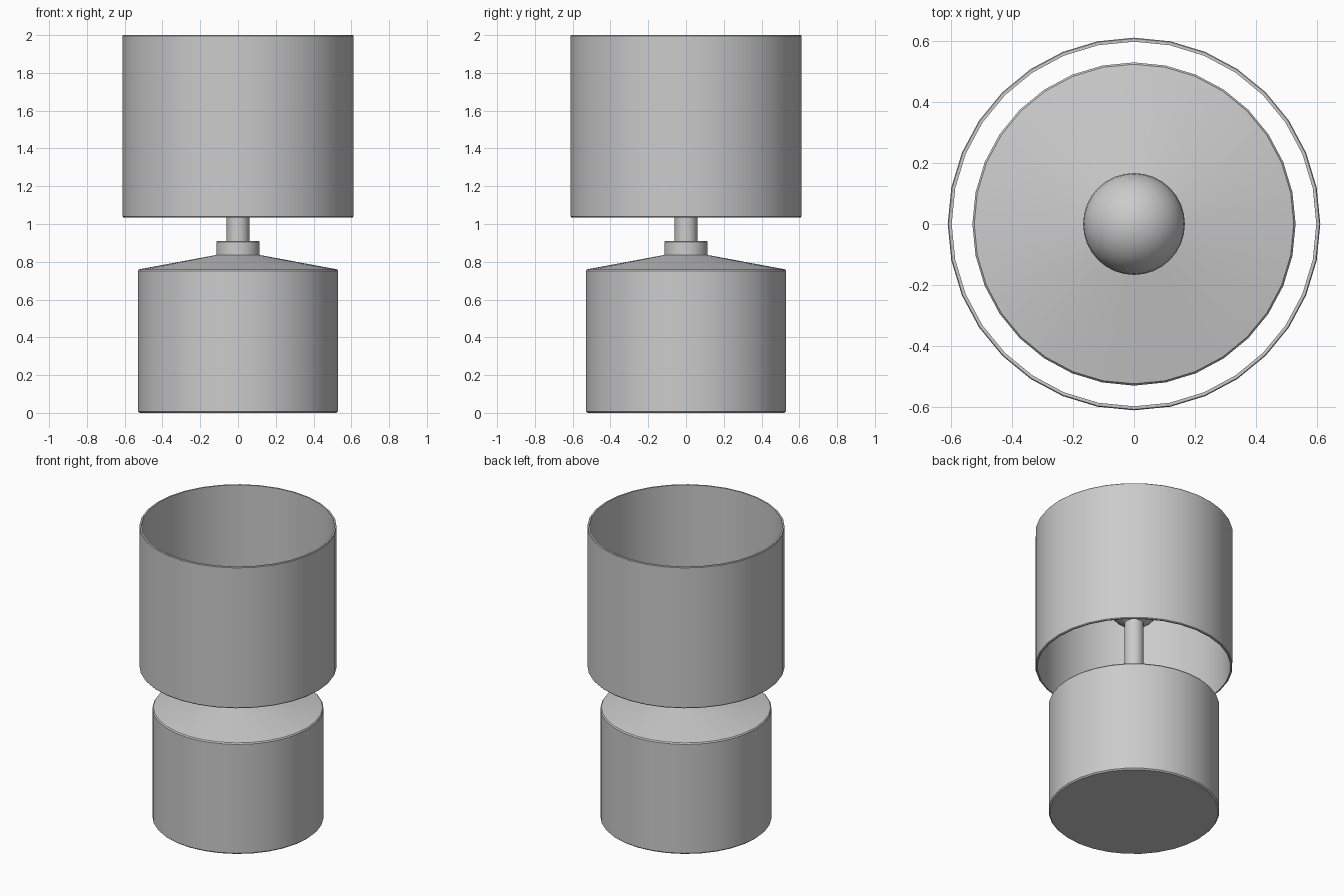
import bpy, math

if "Cube" in bpy.data.objects:
    bpy.data.objects.remove(bpy.data.objects["Cube"])

SIDES = 32


def lathe(name, profile, sides=SIDES, closed=False):
    """Spin (radius, z) points round z; open profiles get flat caps."""
    n = len(profile)
    verts = [(r * math.cos(2 * math.pi * s / sides), r * math.sin(2 * math.pi * s / sides), z)
             for r, z in profile for s in range(sides)]
    faces = []
    for i in range(n if closed else n - 1):
        a, b = i * sides, ((i + 1) % n) * sides
        for s in range(sides):
            t = (s + 1) % sides
            faces.append((a + s, a + t, b + t, b + s))
    if not closed:
        faces.append(tuple(reversed(range(sides))))
        faces.append(tuple((n - 1) * sides + s for s in range(sides)))
    mesh = bpy.data.meshes.new(name)
    mesh.from_pydata(verts, [], faces)
    ob = bpy.data.objects.new(name, mesh)
    bpy.context.collection.objects.link(ob)
    smooth(ob)
    return ob


def smooth(ob):
    bpy.ops.object.select_all(action='DESELECT')
    ob.select_set(True)
    bpy.context.view_layer.objects.active = ob
    bpy.ops.object.shade_smooth_by_angle(angle=math.radians(30))


# Drum base with sloped shoulder and neck collar
lathe("lamp_base", [(0.522, 0), (0.53, 0.008), (0.53, 0.752), (0.524, 0.76),
                    (0.115, 0.836), (0.115, 0.905), (0.11, 0.91)])

# Stem carrying the bulb
lathe("stem", [(0.06, 0.89), (0.06, 1.36)])

# Round bulb
bpy.ops.mesh.primitive_uv_sphere_add(segments=32, ring_count=16, radius=0.167,
                                     location=(0, 0, 1.5))
bulb = bpy.context.object
bulb.name = "bulb"
smooth(bulb)

# Thin open drum shade
lathe("shade", [(0.607, 1.035), (0.611, 1.04), (0.611, 1.996), (0.608, 2.0),
                (0.598, 2.0), (0.598, 1.035)], closed=True)
